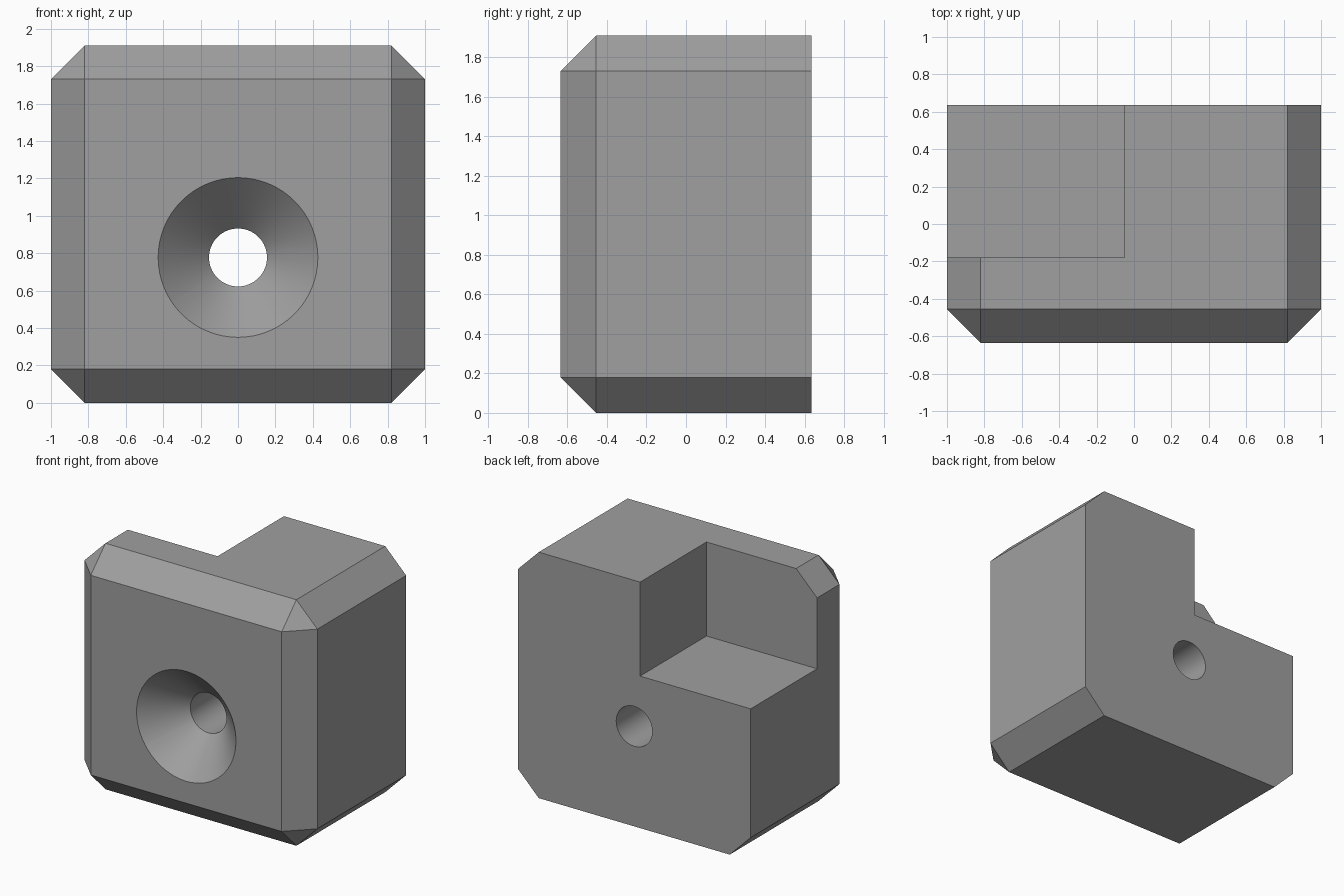
import bpy, bmesh, math

if "Cube" in bpy.data.objects:
    bpy.data.objects.remove(bpy.data.objects["Cube"])

W, D, H = 1.0, 0.635, 1.91      # half width, half depth, height
C = 0.18                        # chamfer size
HOLE_Z, R_HOLE, R_SINK = 0.777, 0.155, 0.427

gray = bpy.data.materials.new("plain_gray")
gray.diffuse_color = (0.35, 0.35, 0.35, 1)
gray.use_nodes = True
gray.node_tree.nodes["Principled BSDF"].inputs["Base Color"].default_value = gray.diffuse_color


def make_object(name, bm):
    bmesh.ops.recalc_face_normals(bm, faces=bm.faces)
    mesh = bpy.data.meshes.new(name)
    bm.to_mesh(mesh)
    bm.free()
    mesh.materials.append(gray)
    obj = bpy.data.objects.new(name, mesh)
    bpy.context.collection.objects.link(obj)
    return obj


# Block: octagonal section with chamfered front face, as a hull
bm = bmesh.new()
for sx in (-1, 1):
    for low in (True, False):
        z_out, z_in = (0, C) if low else (H, H - C)
        bm.verts.new((sx * (W - C), -D, z_in))
        for y in (-D + C, D):
            bm.verts.new((sx * W, y, z_in))
            bm.verts.new((sx * (W - C), y, z_out))
bmesh.ops.convex_hull(bm, input=bm.verts)
bmesh.ops.dissolve_limit(bm, angle_limit=0.01, verts=bm.verts, edges=bm.edges)
block = make_object("chamfered_block", bm)

# Notch cutter: removes the upper rear left corner
bm = bmesh.new()
bmesh.ops.create_cube(bm, size=1)
lo, hi = (-1.3, -0.18, 1.18), (-0.05, 1.0, 2.3)
for v in bm.verts:
    v.co = [lo[i] if v.co[i] < 0 else hi[i] for i in range(3)]
notch = make_object("notch_cutter", bm)

# Screw hole cutter: countersink cone and bore, turned about the y axis
bm = bmesh.new()
N = 64
rings = []
for y, r in ((-D - 0.1, R_SINK + 0.1), (-D + R_SINK - R_HOLE, R_HOLE), (D + 0.1, R_HOLE)):
    rings.append([bm.verts.new((r * math.cos(2 * math.pi * i / N), y,
                                HOLE_Z + r * math.sin(2 * math.pi * i / N)))
                  for i in range(N)])
for a, b in zip(rings, rings[1:]):
    for i in range(N):
        j = (i + 1) % N
        bm.faces.new((a[i], a[j], b[j], b[i]))
bm.faces.new(rings[0])
bm.faces.new(rings[-1])
hole = make_object("screw_hole_cutter", bm)

# Cut the block and discard the cutters
bpy.context.view_layer.objects.active = block
block.select_set(True)
for cutter in (notch, hole):
    cutter.hide_render = True
    mod = block.modifiers.new("cut", 'BOOLEAN')
    mod.operation = 'DIFFERENCE'
    mod.solver = 'EXACT'
    mod.object = cutter
    bpy.ops.object.modifier_apply(modifier=mod.name)
    bpy.data.objects.remove(cutter)

bpy.ops.object.shade_smooth_by_angle(angle=math.radians(25))
